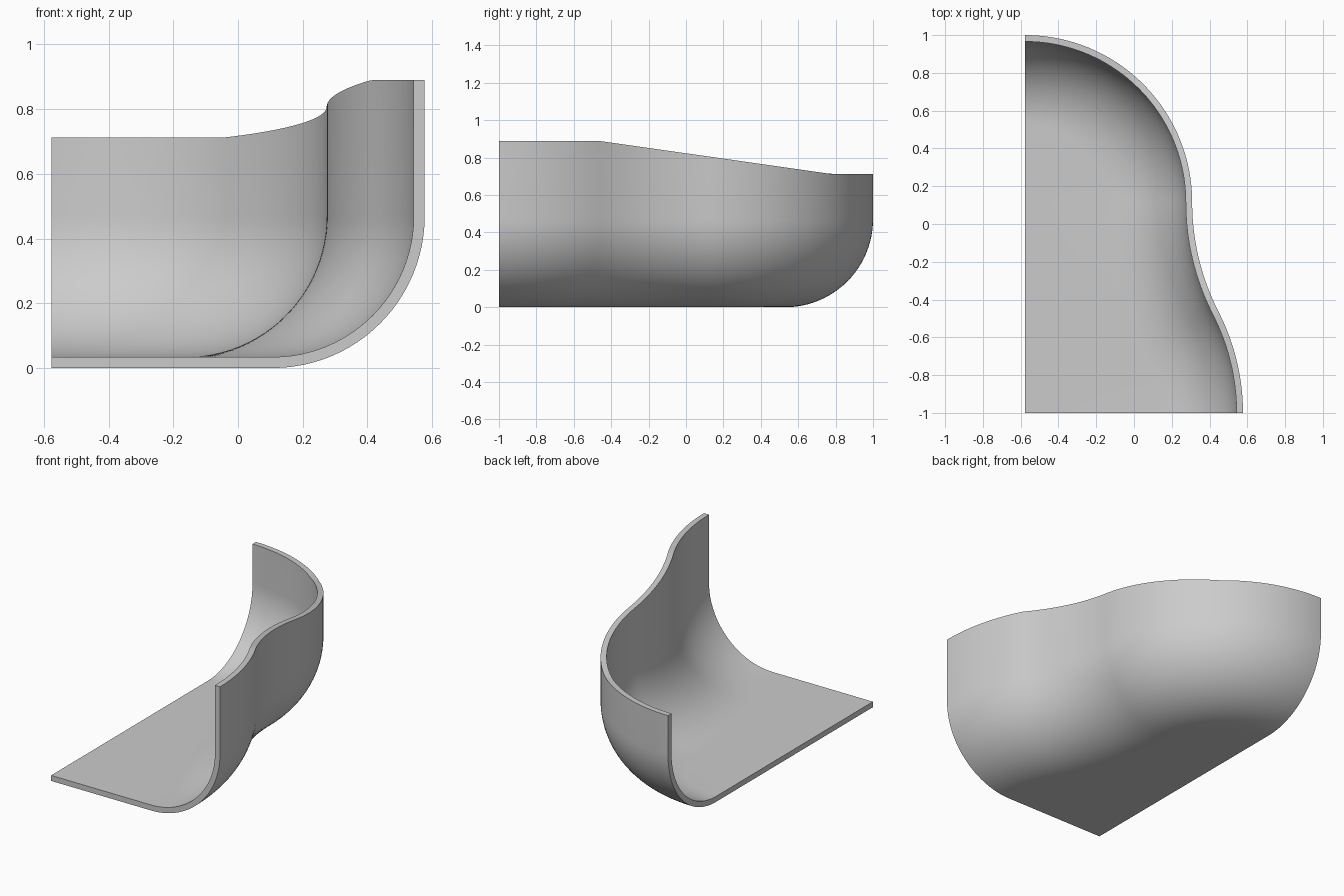
import bpy, bmesh, math

cube = bpy.data.objects.get("Cube")
if cube:
    bpy.data.objects.remove(cube, do_unlink=True)

EDGE_X = -0.577      # straight open side
FILLET = 0.47        # outer radius between wall and floor
THICK = 0.034
BACK_R, BACK_Y = 0.885, 0.115
HOLLOW_R, FRONT_R = 1.27, 1.17
SWING = 2 * math.atan(0.269 / 1.115)


def wall_outline():
    """Outer plan curve as (x, y, outward normal angle), from back to front."""
    rows = []
    for i in range(49):                      # round back
        a = math.pi / 2 * (1 - i / 48)
        rows.append((EDGE_X + BACK_R * math.cos(a), BACK_Y + BACK_R * math.sin(a), a))
    waist_x = EDGE_X + BACK_R
    for i in range(1, 21):                   # hollow waist
        a = SWING * i / 20
        rows.append((waist_x + HOLLOW_R * (1 - math.cos(a)), BACK_Y - HOLLOW_R * math.sin(a), a))
    for i in range(1, 21):                   # bulging front, ends square to y = -1
        a = SWING * (1 - i / 20)
        rows.append((-EDGE_X - FRONT_R * (1 - math.cos(a)), -1 + FRONT_R * math.sin(a), a))
    return rows


def rim_height(y):
    t = min(1, max(0, (y + 0.47) / 1.25))
    return 0.89 - 0.178 * t


def section():
    """Wall section as (inward offset, z); None marks the sloping rim."""
    arc = [math.pi / 2 * i / 24 for i in range(25)]
    outer = [(FILLET * (1 - math.sin(a)), FILLET * (1 - math.cos(a))) for a in arc]
    r = FILLET - THICK
    inner = [(FILLET - r * math.sin(a), FILLET - r * math.cos(a)) for a in reversed(arc)]
    return outer + [(0, None), (THICK, None)] + inner


# Sweep the section along the outline, closing each ring at the straight side
bm = bmesh.new()
rings = []
for x, y, a in wall_outline():
    pts = []
    for d, z in section():
        px, py = x - d * math.cos(a), y - d * math.sin(a)
        pts.append((px, py, rim_height(py) if z is None else z))
    floor_y = pts[0][1]
    pts = [(EDGE_X, floor_y, 0)] + pts + [(EDGE_X, floor_y, THICK)]
    rings.append([bm.verts.new(p) for p in pts])

for r0, r1 in zip(rings, rings[1:]):
    for i in range(len(r0)):
        j = (i + 1) % len(r0)
        bm.faces.new((r0[i], r0[j], r1[j], r1[i]))
bm.faces.new(rings[0][1:-1])                 # back end cap
bm.faces.new(rings[-1])                      # front end cap
bmesh.ops.remove_doubles(bm, verts=bm.verts, dist=1e-5)
bmesh.ops.recalc_face_normals(bm, faces=bm.faces)

mesh = bpy.data.meshes.new("curved_shell")
bm.to_mesh(mesh)
bm.free()
shell = bpy.data.objects.new("curved_shell", mesh)
bpy.context.collection.objects.link(shell)

# Plain grey material
grey = bpy.data.materials.new("light_grey")
grey.use_nodes = True
colour = (0.6, 0.6, 0.6, 1)
grey.diffuse_color = colour
grey.node_tree.nodes["Principled BSDF"].inputs["Base Color"].default_value = colour
mesh.materials.append(grey)

bpy.ops.object.select_all(action='DESELECT')
shell.select_set(True)
bpy.context.view_layer.objects.active = shell
bpy.ops.object.shade_smooth_by_angle(angle=math.radians(30))
